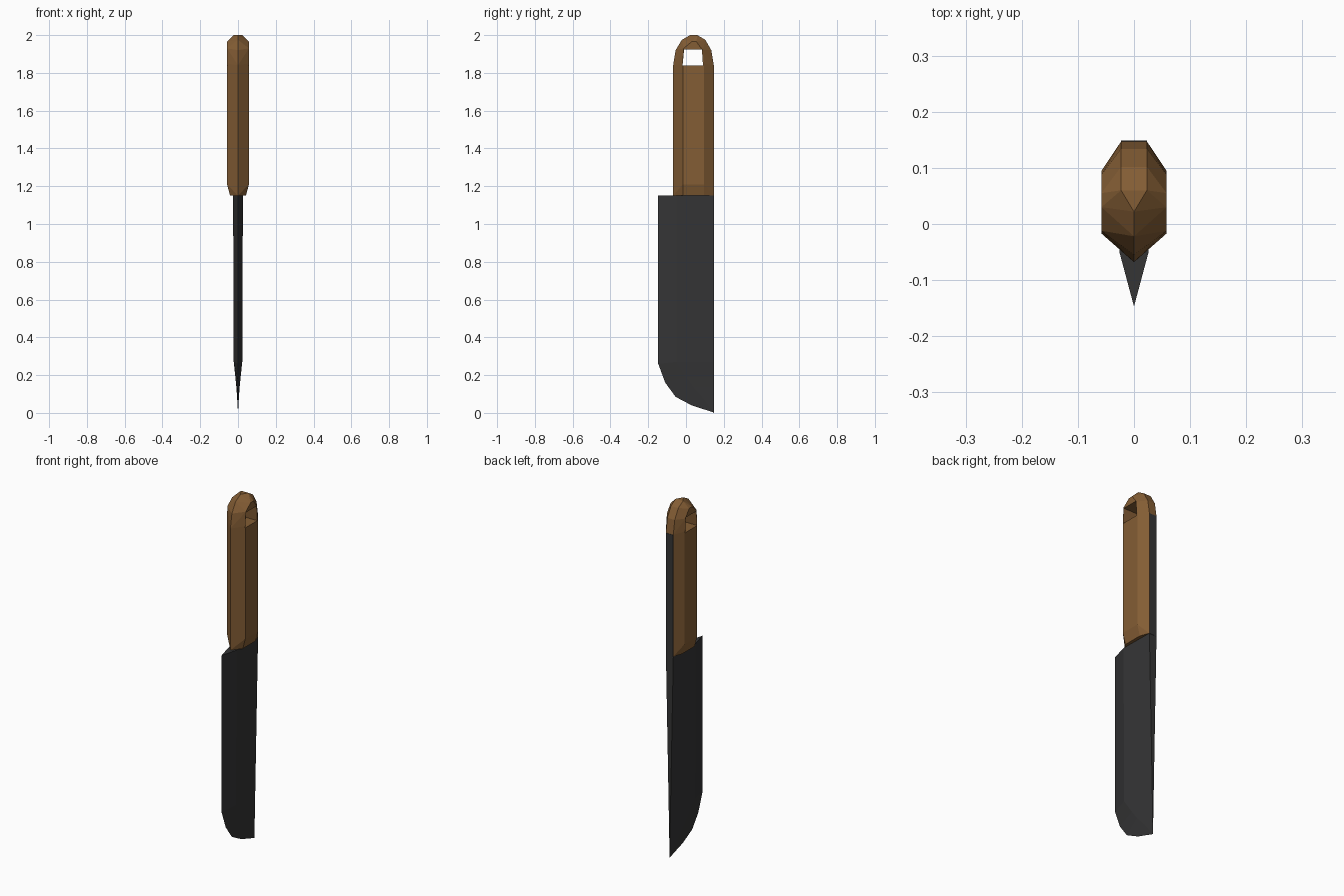
import bpy, bmesh
from mathutils import Vector

if "Cube" in bpy.data.objects:
    bpy.data.objects.remove(bpy.data.objects["Cube"])


def material(name, rgb):
    m = bpy.data.materials.new(name)
    m.diffuse_color = (*rgb, 1)
    m.use_nodes = True
    m.node_tree.nodes["Principled BSDF"].inputs["Base Color"].default_value = m.diffuse_color
    return m


wood = material("wood", (0.23, 0.11, 0.035))
steel = material("dark_steel", (0.035, 0.035, 0.036))


def finish(bm, name, mat=None):
    bmesh.ops.remove_doubles(bm, verts=bm.verts, dist=0.0002)
    bmesh.ops.recalc_face_normals(bm, faces=bm.faces)
    me = bpy.data.meshes.new(name)
    bm.to_mesh(me)
    bm.free()
    ob = bpy.data.objects.new(name, me)
    bpy.context.collection.objects.link(ob)
    if mat:
        me.materials.append(mat)
    return ob


def hull(points, name, mat=None):
    """Convex solid from half of its points, mirrored across x."""
    bm = bmesh.new()
    for x, y, z in points:
        for s in ((1, -1) if x else (1,)):
            bm.verts.new((s * x, y, z))
    res = bmesh.ops.convex_hull(bm, input=bm.verts)
    junk = {v for v in res["geom_interior"] if isinstance(v, bmesh.types.BMVert)}
    bmesh.ops.delete(bm, geom=list(junk), context='VERTS')
    bmesh.ops.dissolve_limit(bm, angle_limit=0.02, verts=bm.verts, edges=bm.edges)
    return finish(bm, name, mat)


# Blade: cutting edge, bevel line and tapering spine joined as strips
edge = [(0, -.147, 1.15), (0, -.147, .26), (0, -.11, .16),
        (0, -.055, .085), (0, .03, .04), (0, .147, .004)]
bevel = [(.026, -.05, 1.15), (.0225, -.05, .27), (.014, 0, .19),
         (.009, .035, .14), (.005, .085, .085), (0, .147, .002)]
spine = [(.023 * z / 1.15, .147, z) for z in (1.15, .27, .19, .14, .085, 0)]
bm = bmesh.new()
rails = [edge, bevel, spine, [(-x, y, z) for x, y, z in spine],
         [(-x, y, z) for x, y, z in bevel], edge]
grid = [[bm.verts.new(p) for p in r] for r in rails]
for a, b in zip(grid, grid[1:]):
    for i in range(len(edge) - 1):
        bm.faces.new((a[i], b[i], b[i + 1], a[i + 1]))
bm.faces.new([r[0] for r in grid[:-1]])
finish(bm, "blade", steel)

# Handle: ridged front, flat back, chamfered sides and rounded top
ridge = [(0, -.068, 1.15), (0, -.068, 1.84), (0, -.055, 1.92),
         (0, -.022, 1.975), (0, .022, 2.0)]
back = [(.023, .06, 2.0), (.023, .102, 1.975), (.023, .134, 1.92),
        (.023, .147, 1.84), (.023, .147, 1.15)]
side = [(.058, -.017, 1.21), (.058, -.017, 1.85), (.058, -.012, 1.93),
        (.058, .03, 1.965), (.058, .055, 1.965), (.058, .088, 1.92),
        (.058, .095, 1.85), (.058, .095, 1.21),
        (.042, -.017, 1.15), (.042, .095, 1.15)]
handle = hull(ridge + back + side, "handle", wood)

# Hanging hole through the handle
cutter = hull([(.2, -.018, 1.84), (.2, .09, 1.84),
               (.2, .084, 1.925), (.2, -.01, 1.925)], "hole_cutter")
cutter.hide_render = True
cutter.hide_viewport = True
cut = handle.modifiers.new("hole", 'BOOLEAN')
cut.operation = 'DIFFERENCE'
cut.solver = 'EXACT'
cut.object = cutter

# Tang: steel strip showing along the back of the handle
hull([(.023, y, z) for y in (.11, .1485) for z in (1.148, 1.84)], "tang", steel)
